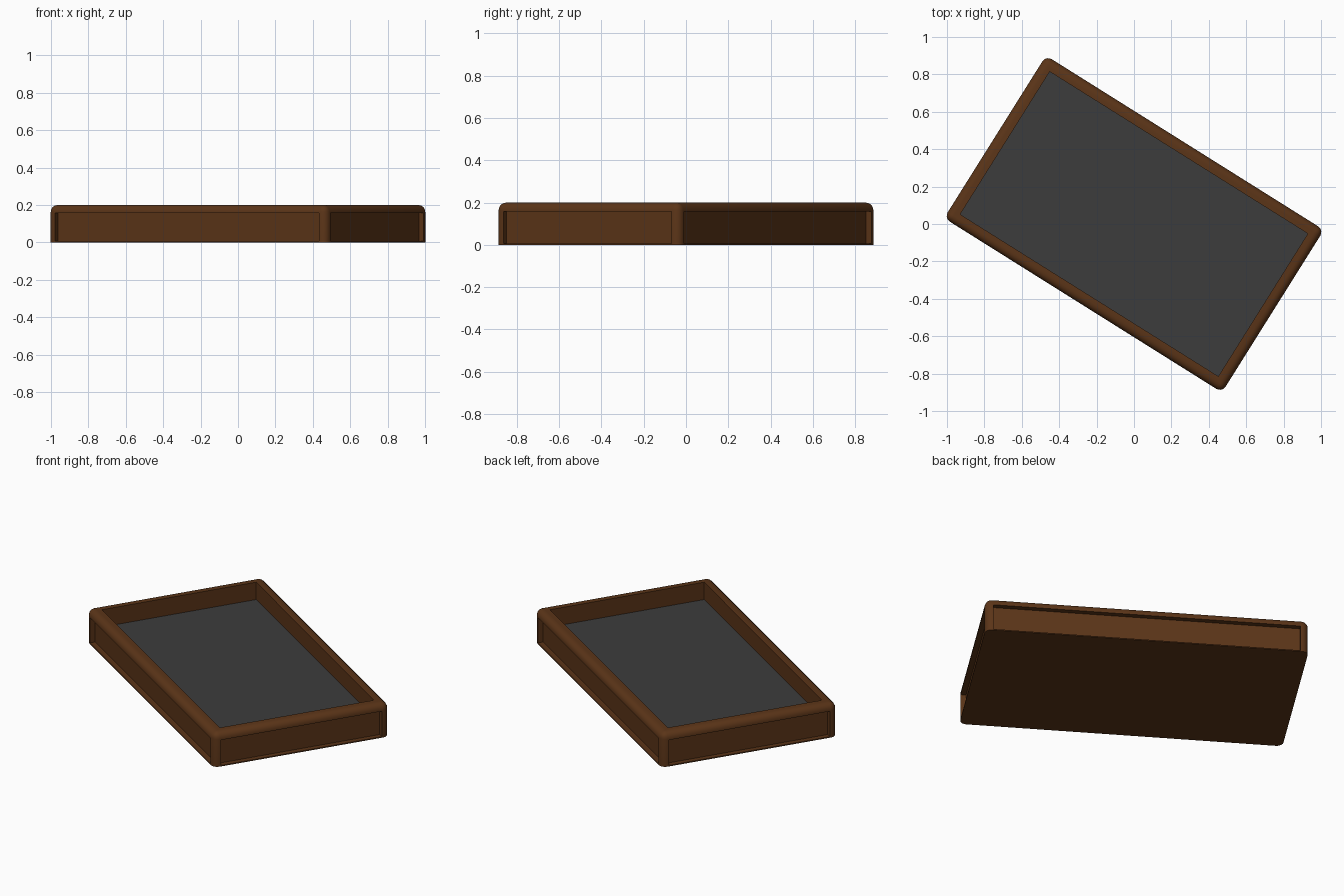
import bpy, bmesh
from math import radians
from mathutils import Matrix

if "Cube" in bpy.data.objects:
    bpy.data.objects.remove(bpy.data.objects["Cube"])

L, W, H = 0.877, 0.5127, 0.2      # half length, half width, height
R, FLOOR_Z = 0.037, 0.097         # edge rounding, tray floor height
TURN = Matrix.Rotation(radians(-32.1), 4, 'Z')


def material(name, color):
    m = bpy.data.materials.new(name)
    m.diffuse_color = color
    m.use_nodes = True
    m.node_tree.nodes["Principled BSDF"].inputs["Base Color"].default_value = m.diffuse_color
    return m


def finish(bm, name, mat):
    bm.transform(TURN)
    me = bpy.data.meshes.new(name)
    bm.to_mesh(me)
    bm.free()
    me.materials.append(mat)
    ob = bpy.data.objects.new(name, me)
    bpy.context.collection.objects.link(ob)
    return ob


wood = material("brown_wood", (0.105, 0.035, 0.009, 1))
slate = material("dark_grey", (0.045, 0.045, 0.045, 1))

# Tray body: box with rounded top and upright edges
bm = bmesh.new()
bmesh.ops.create_cube(bm, size=1, matrix=Matrix.Translation((0, 0, H / 2))
                      @ Matrix.Diagonal((2 * L, 2 * W, H, 1)))
edges = [e for e in bm.edges if max(v.co.z for v in e.verts) > 0.1]
bmesh.ops.bevel(bm, geom=edges, offset=R, offset_type='OFFSET', segments=5,
                profile=0.5, affect='EDGES')
bm.normal_update()

# Shallow recessed panels on the four sides
sides = [f for f in bm.faces if abs(f.normal.z) < 0.01 and f.calc_area() > 0.08]
bmesh.ops.inset_individual(bm, faces=sides, thickness=0.009)
for f in sides:
    n = f.normal.copy()
    new = bmesh.ops.extrude_discrete_faces(bm, faces=[f])['faces'][0]
    bmesh.ops.translate(bm, verts=new.verts[:], vec=n * -0.03)

# Open pocket in the top
top = max((f for f in bm.faces if f.normal.z > 0.99), key=lambda f: f.calc_area())
bmesh.ops.inset_individual(bm, faces=[top], thickness=0.036)
pocket = bmesh.ops.extrude_discrete_faces(bm, faces=[top])['faces'][0]
for v in pocket.verts:
    v.co.z = FLOOR_Z
corners = [v.co.copy() for v in pocket.verts]
bmesh.ops.delete(bm, geom=[pocket], context='FACES_ONLY')
body = finish(bm, "tray_frame", wood)
bpy.context.view_layer.objects.active = body
body.select_set(True)
bpy.ops.object.shade_smooth_by_angle(angle=radians(35))

# Grey floor filling the pocket
bm = bmesh.new()
bm.faces.new([bm.verts.new(c) for c in corners])
finish(bm, "tray_floor", slate)
